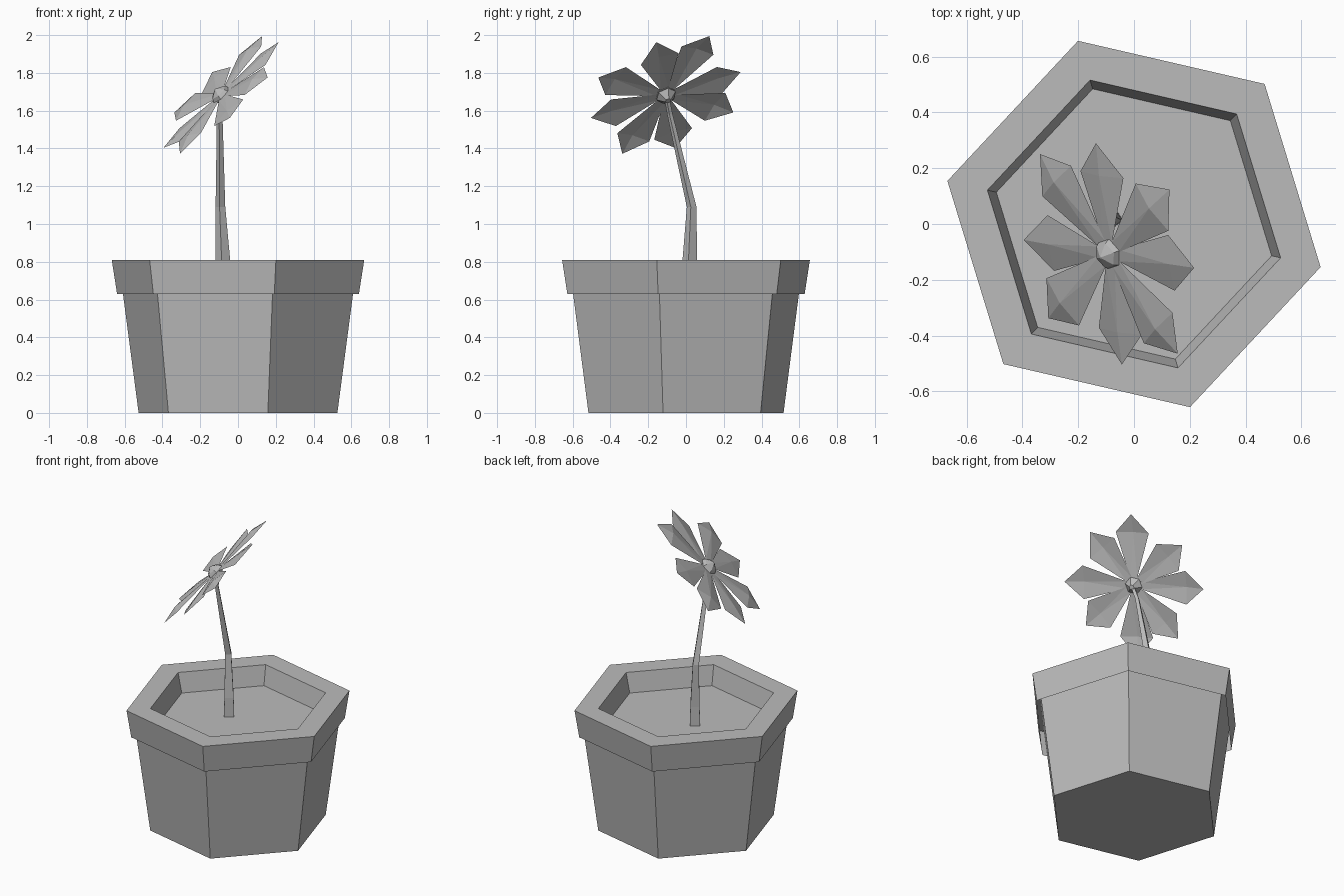
import bpy, bmesh
from math import sin, cos, radians
from mathutils import Vector, Matrix

cube = bpy.data.objects.get("Cube")
if cube:
    bpy.data.objects.remove(cube, do_unlink=True)

# One flat grey for everything
grey = bpy.data.materials.new("plain_grey")
grey.use_nodes = True
colour = (0.5, 0.5, 0.5, 1)
grey.diffuse_color = colour
grey.node_tree.nodes["Principled BSDF"].inputs["Base Color"].default_value = colour


def finish(bm, name, matrix=None):
    if matrix:
        bm.transform(matrix)
    mesh = bpy.data.meshes.new(name)
    bm.to_mesh(mesh)
    bm.free()
    mesh.materials.append(grey)
    obj = bpy.data.objects.new(name, mesh)
    bpy.context.collection.objects.link(obj)
    return obj


def loft(name, rings, sides, turn, cap_start=False, cap_end=False, matrix=None):
    """Join polygon rings given as (x, y, z, radius)."""
    bm = bmesh.new()
    loops = []
    for x, y, z, r in rings:
        angles = [radians(turn + 360 * i / sides) for i in range(sides)]
        loops.append([bm.verts.new((x + r * cos(a), y + r * sin(a), z)) for a in angles])
    for low, high in zip(loops, loops[1:]):
        for i in range(sides):
            j = (i + 1) % sides
            bm.faces.new((low[i], low[j], high[j], high[i]))
    if cap_start:
        bm.faces.new(loops[0][::-1])
    if cap_end:
        bm.faces.new(loops[-1])
    return finish(bm, name, matrix)


# Hexagonal pot: tapered body, then rim with the soil surface inside
loft("pot_body", [(0, 0, 0, 0.54), (0, 0, 0.8, 0.648)], 6, -13, cap_start=True)
loft("pot_rim_and_soil",
     [(0, 0, 0.63, 0.657), (0, 0, 0.81, 0.686), (0, 0, 0.81, 0.539), (0, 0, 0.685, 0.506)],
     6, -13, cap_end=True)

# Bent, tapering square stem
loft("stem",
     [(-0.08, 0.02, 0.685, 0.043), (-0.08, 0.02, 0.81, 0.039), (-0.093, 0.03, 1.09, 0.026),
      (-0.097, -0.085, 1.58, 0.015), (-0.075, -0.1, 1.66, 0.014)],
     4, -10, cap_end=True)

# Tilted frame of the flower head
normal = Vector((-0.673, -0.288, 0.682)).normalized()
across = Vector((0.731, -0.12, 0.671))
across = (across - normal * across.dot(normal)).normalized()
up = normal.cross(across)
head = Matrix((across, up, normal)).transposed().to_4x4()
head.translation = (-0.09, -0.107, 1.683)


def petal(name, angle, length, shoulder, lift):
    bm = bmesh.new()
    points = {
        "base_l": (0.045, 0.022, 0), "base_r": (0.045, -0.022, 0),
        "side_l": (shoulder, 0.105, lift), "side_r": (shoulder, -0.105, lift),
        "ridge": (shoulder, 0, lift + 0.016), "tip": (length, 0, 0),
    }
    v = {key: bm.verts.new(p) for key, p in points.items()}
    for face in ("base_l base_r ridge", "base_r side_r ridge", "base_l ridge side_l",
                 "ridge side_r tip", "ridge tip side_l"):
        bm.faces.new([v[key] for key in face.split()])
    finish(bm, name, head @ Matrix.Rotation(radians(angle), 4, 'Z'))


# Two interleaved sets of four petals
for i in range(4):
    petal(f"short_petal_{i + 1}", 90 * i, 0.417, 0.295, -0.012)
    petal(f"long_petal_{i + 1}", 90 * i + 40, 0.444, 0.327, 0.008)

# Faceted flower centre and the small cup behind it
loft("flower_centre", [(0, 0, -0.005, 0.06), (0, 0, 0.02, 0.048), (0, 0, 0.045, 0.004)],
     6, 20, cap_start=True, cap_end=True, matrix=head)
loft("flower_cup", [(0, 0, -0.045, 0.016), (0, 0, -0.006, 0.055)],
     6, 20, cap_start=True, matrix=head)
